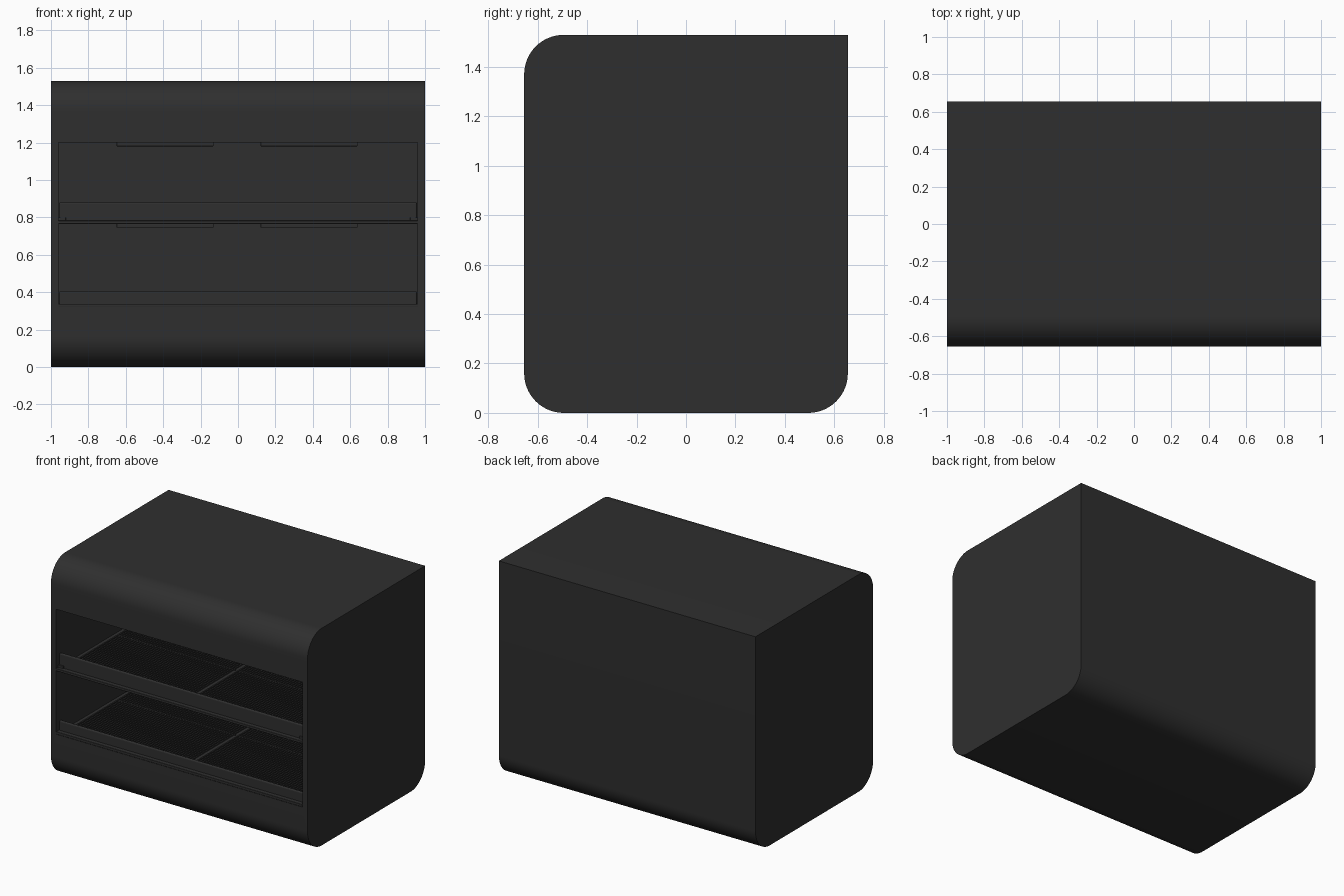
import bpy, bmesh, math
from mathutils import Vector

old = bpy.data.objects.get("Cube")
if old:
    bpy.data.objects.remove(old)


def material(name, value):
    m = bpy.data.materials.new(name)
    m.use_nodes = True
    colour = (value, value, value, 1)
    m.diffuse_color = colour
    m.node_tree.nodes["Principled BSDF"].inputs["Base Color"].default_value = colour
    return m


CHARCOAL = material("charcoal", 0.028)


def finish(name, bm):
    bmesh.ops.recalc_face_normals(bm, faces=bm.faces)
    me = bpy.data.meshes.new(name)
    bm.to_mesh(me)
    bm.free()
    me.materials.append(CHARCOAL)
    ob = bpy.data.objects.new(name, me)
    bpy.context.collection.objects.link(ob)
    return ob


def add_box(bm, x, y, z):
    """Add a box given (min, max) ranges."""
    verts = bmesh.ops.create_cube(bm, size=1)["verts"]
    for v in verts:
        v.co = Vector([(r[0] + r[1]) / 2 + c * (r[1] - r[0])
                       for r, c in zip((x, y, z), v.co)])


def box(name, x, y, z, bevel=0):
    bm = bmesh.new()
    add_box(bm, x, y, z)
    ob = finish(name, bm)
    if bevel:
        mod = ob.modifiers.new("soft_edges", "BEVEL")
        mod.width = bevel
        mod.segments = 3
    return ob


W, D, H, R = 1.0, 0.655, 1.53, 0.16    # half width, half depth, height, radius
IN, BACK = 0.96, 0.61                  # inner half width, rear wall face
LOW, HIGH = 0.32, 1.2                  # opening heights


def arc(cy, cz, start):
    steps = 16
    return [(cy + R * math.cos(start + math.pi / 2 * i / steps),
             cz + R * math.sin(start + math.pi / 2 * i / steps))
            for i in range(steps + 1)]


# Cabinet shell: three rounded edges, square top rear edge
profile = ([(D, H)] + arc(R - D, H - R, math.pi / 2)
           + arc(R - D, R, math.pi) + arc(D - R, R, 1.5 * math.pi))
bm = bmesh.new()
face = bm.faces.new([bm.verts.new((-W, y, z)) for y, z in profile])
ext = bmesh.ops.extrude_face_region(bm, geom=[face])["geom"]
bmesh.ops.translate(bm, vec=(2 * W, 0, 0),
                    verts=[v for v in ext if isinstance(v, bmesh.types.BMVert)])
cabinet = finish("cabinet", bm)

# Hollow out the open front
cutter = box("opening_cutter", (-IN, IN), (-D - 0.1, BACK), (LOW, HIGH))
cutter.hide_render = True
cutter.hide_viewport = True
cut = cabinet.modifiers.new("opening", "BOOLEAN")
cut.object = cutter
cut.operation = "DIFFERENCE"
cut.solver = "EXACT"

bpy.ops.object.select_all(action="DESELECT")
cabinet.select_set(True)
bpy.context.view_layer.objects.active = cabinet
bpy.ops.object.shade_smooth_by_angle(angle=math.radians(30))

# Upper shelf board
box("upper_shelf", (-IN, IN), (-D + 0.03, BACK), (0.765, 0.778))

for label, base, lip_top in (("lower", LOW, 0.405), ("upper", 0.765, 0.88)):
    # Front rail with an upright lip set slightly back
    box(label + "_rail", (-IN, IN), (-D, -D + 0.06), (base, base + 0.018), 0.003)
    box(label + "_lip", (-IN + 0.003, IN - 0.003), (-D + 0.03, -D + 0.05),
        (base + 0.01, lip_top), 0.008)

    # Two ribbed panels lying on the shelf
    floor = base + (0.013 if label == "upper" else 0)
    for side, start in (("right", -0.93), ("left", 0.01)):
        bm = bmesh.new()
        pitch, count = 0.02, 46
        for i in range(count):
            x = start + i * pitch
            add_box(bm, (x, x + 0.01), (-D + 0.07, BACK - 0.02), (floor - 0.002, floor + 0.008))
        for y in (-D + 0.07, -0.02, BACK - 0.03):
            add_box(bm, (start, start + 0.92), (y, y + 0.01), (floor - 0.002, floor + 0.006))
        finish(label + "_ribbed_panel_" + side, bm)

# Heater strips beneath each ceiling
for label, z in (("lower", 0.765), ("upper", HIGH)):
    for side, x in (("right", -0.39), ("left", 0.38)):
        box(label + "_heater_" + side, (x - 0.26, x + 0.26), (-0.2, 0.2),
            (z - 0.02, z + 0.001), 0.004)

# Small end brackets of the upper rail
for side, s in (("right", -1), ("left", 1)):
    box("rail_bracket_" + side, sorted((s * 0.92, s * IN)),
        (-D + 0.022, -D + 0.06), (0.77, 0.8), 0.002)
